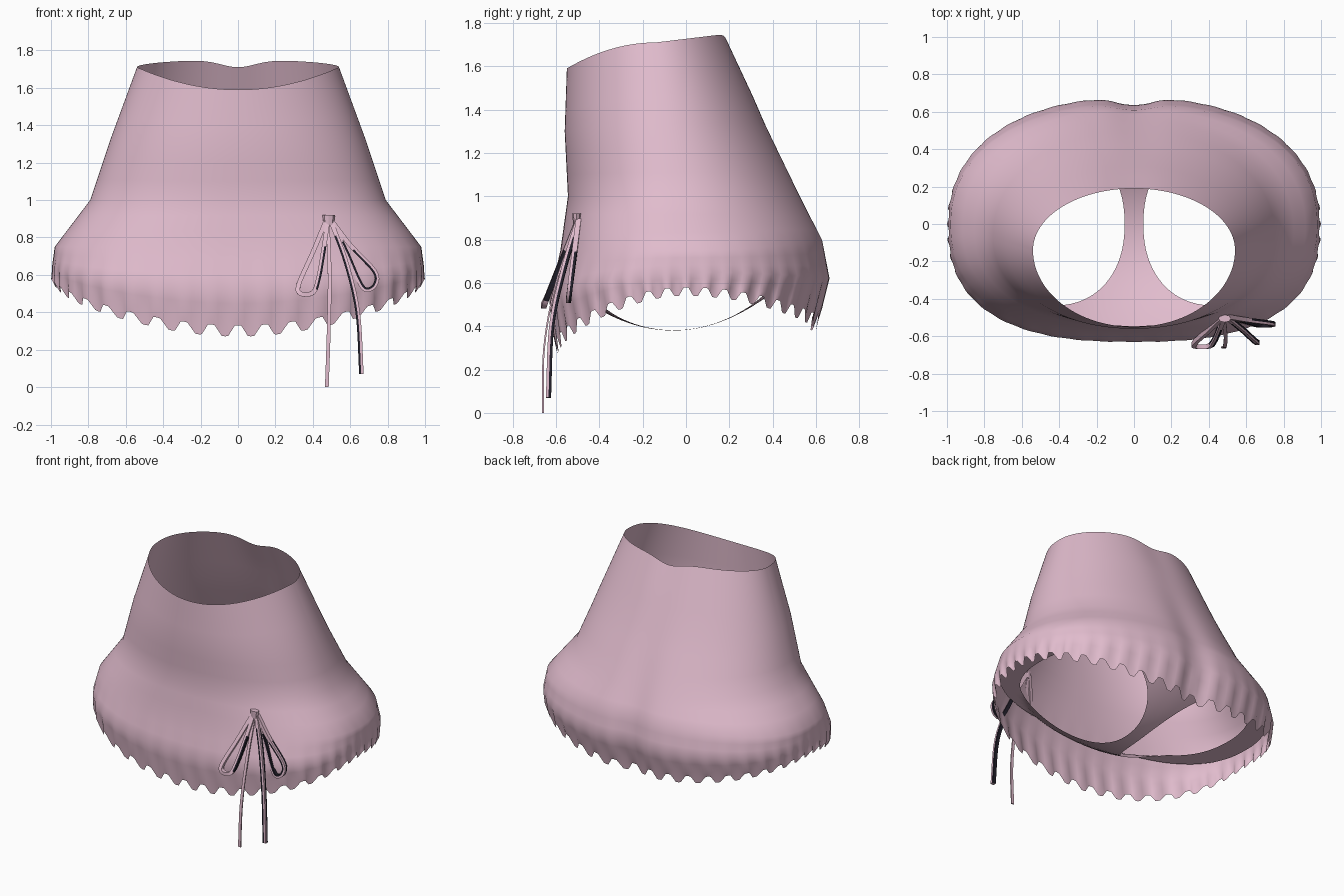
import bpy
from math import sin, cos, pi, exp
from mathutils import Vector

cube = bpy.data.objects.get("Cube")
if cube:
    bpy.data.objects.remove(cube, do_unlink=True)


def material(name, rgb):
    m = bpy.data.materials.new(name)
    m.use_nodes = True
    m.diffuse_color = (*rgb, 1)
    m.node_tree.nodes["Principled BSDF"].inputs["Base Color"].default_value = (*rgb, 1)
    return m


PINK = material("dusty pink cloth", (0.75, 0.5, 0.61))
DARK = material("dark ribbon edge", (0.015, 0.013, 0.022))


def make_object(name, verts, faces, mats, smooth_angle=0.8):
    mesh = bpy.data.meshes.new(name)
    mesh.from_pydata(verts, [], faces)
    for m in mats:
        mesh.materials.append(m)
    obj = bpy.data.objects.new(name, mesh)
    bpy.context.collection.objects.link(obj)
    bpy.ops.object.select_all(action='DESELECT')
    obj.select_set(True)
    bpy.context.view_layer.objects.active = obj
    bpy.ops.object.shade_smooth_by_angle(angle=smooth_angle)
    return obj


# Skirt rings: half width, seam y, front y, back y, z at side/front/back,
# squareness of front/back half, flute strength
RINGS = [
    (0.54, -0.14, -0.55, 0.19, 1.71, 1.59, 1.75, 2.0, 2.0, 0),
    (0.68, -0.10, -0.56, 0.37, 1.33, 1.30, 1.34, 2.1, 2.05, 0),
    (0.79, -0.05, -0.545, 0.56, 1.0, 1.0, 0.96, 2.2, 2.1, 0),
    (0.98, 0, -0.58, 0.64, 0.75, 0.75, 0.80, 2.4, 2.2, 0),
    (0.992, 0, -0.63, 0.675, 0.65, 0.52, 0.62, 2.6, 2.25, 0.15),
    (0.988, 0, -0.60, 0.62, 0.56, 0.30, 0.41, 2.6, 2.25, 1),
]
TEETH = 44
COLS = TEETH * 8
STEPS = 3


def ring_point(ring, phi):
    a, yc, yf, yb, zs, zf, zb, nf, nb, flute = ring
    c, s = cos(phi), sin(phi)
    n, reach, z_end = (nb, yb - yc, zb) if s > 0 else (nf, yc - yf, zf)
    # scalloped wave with flattened crests
    wave = flute * max(-1, min(1, 1.3 * cos(TEETH * phi)))
    k = (abs(c) ** n + abs(s) ** n) ** (1 / n) / (1 + 0.011 * wave)
    x, y = a * c / k, yc + reach * s / k
    rise = abs(s) if s > 0 and zs > 1.2 else s * s
    z = zs + (z_end - zs) * rise
    # shallow dent down the centre back
    if s > 0:
        dent = exp(-(x / 0.13) ** 2)
        y -= 0.045 * dent * min(1, max(0, 1.5 - z))
        z -= 0.035 * dent * max(0, z - 1.3) / 0.4
    if flute == 1:
        z += (0.02 + 0.01 * s * s) * wave
    return (x, y, z)


rows = []
for r0, r1 in zip(RINGS, RINGS[1:]):
    for j in range(STEPS):
        t = j / STEPS
        rows.append(tuple(p + (q - p) * t for p, q in zip(r0, r1)))
rows.append(RINGS[-1])

verts = [ring_point(r, 2 * pi * i / COLS) for r in rows for i in range(COLS)]
faces = []
for j in range(len(rows) - 1):
    for i in range(COLS):
        k = (i + 1) % COLS
        faces.append((j * COLS + i, (j + 1) * COLS + i, (j + 1) * COLS + k, j * COLS + k))
make_object("ruffled_skirt", verts, faces, [PINK])


# Inner brief: a sagging floor with two leg holes and a centre strap
def inside(x, y):
    depth, n = (0.60, 2.25) if y > 0 else (0.585, 2.5)
    return x >= 0 and (x / 0.96) ** n + (abs(y) / depth) ** n <= 1


def brief_z(x, y):
    return 0.38 + 0.27 * min(1, (x / 0.75) ** 2 + ((y + 0.06) / 0.57) ** 2)


HOLE_X, HOLE_A, HOLE_B = 0.425, 0.375, 0.435
SEG, LAYERS = 80, 5
verts, faces = [], []
for i in range(SEG):
    phi = 2 * pi * i / SEG
    c, s = cos(phi), sin(phi)
    k = (abs(c) ** 2.2 + abs(s) ** 2.2) ** (1 / 2.2)
    d = Vector((HOLE_A * c / k, HOLE_B * s / k))
    reach = 1.0
    while inside(HOLE_X + d.x * (reach + 0.005), d.y * (reach + 0.005)):
        reach += 0.005
    for j in range(LAYERS):
        f = 1 + (reach - 1) * j / (LAYERS - 1)
        x, y = max(0, HOLE_X + d.x * f), d.y * f
        if j == LAYERS - 1 and x < 0.01:
            x = 0
        verts.append((x, y, brief_z(x, y)))
    n = (i + 1) % SEG
    for j in range(LAYERS - 1):
        a, b = i * LAYERS + j, n * LAYERS + j
        faces.append((a, b, b + 1, a + 1))
brief = make_object("inner_brief", verts, faces, [PINK])
mirror = brief.modifiers.new("mirror", 'MIRROR')
mirror.use_clip = True
mirror.merge_threshold = 0.004


# Bow ribbons: a flat band swept along a smoothed path
def smooth_path(points, steps=6):
    p = [Vector(q) for q in points]
    p = [2 * p[0] - p[1]] + p + [2 * p[-1] - p[-2]]
    out = []
    for a, b, c, d in zip(p, p[1:], p[2:], p[3:]):
        for i in range(steps):
            t = i / steps
            out.append(0.5 * (2 * b + (c - a) * t + (2 * a - 5 * b + 4 * c - d) * t * t
                              + (3 * b - a - 3 * c + d) * t ** 3))
    return out + [p[-2]]


# Ribbon section: pink front and edge, dark inner edge and back
SECTION = [(-1, 1), (0.1, 1), (1, 1), (1, -1), (-1, -1), (-1, 0)]
DARK_SIDES = (1, 2, 3, 4)


def ribbon(name, points, dark_from=1.0, dark_to=1.0, width=0.024, depth=0.024):
    path = smooth_path(points)
    verts, faces, marks = [], [], []
    last, count = len(path) - 1, len(SECTION)
    for i, p in enumerate(path):
        tangent = path[min(i + 1, last)] - path[max(i - 1, 0)]
        side = tangent.cross(Vector((0, -1, 0))).normalized()
        front = side.cross(tangent).normalized()
        for u, v in SECTION:
            verts.append(p + side * u * width / 2 + front * v * depth / 2)
        if i < last:
            a = i * count
            for j in range(count):
                k = (j + 1) % count
                faces.append((a + j, a + k, a + count + k, a + count + j))
                marks.append(int(j in DARK_SIDES and dark_from <= i / last < dark_to))
    faces += [tuple(reversed(range(count))), tuple(last * count + j for j in range(count))]
    obj = make_object(name, verts, faces, [PINK, DARK], 0.5)
    for poly, m in zip(obj.data.polygons, marks):
        poly.material_index = m


def lean(pairs, amount):
    return [(x, -0.495 - amount * (0.9 - z) / 0.4, z) for x, z in pairs]


ribbon("bow_loop_right", lean([(0.47, 0.89), (0.40, 0.72), (0.325, 0.55), (0.335, 0.5),
                               (0.40, 0.505), (0.43, 0.58), (0.46, 0.75), (0.48, 0.89)], 0.16),
       0.6, 0.85)
ribbon("bow_loop_left", lean([(0.50, 0.89), (0.60, 0.76), (0.73, 0.62), (0.735, 0.55),
                              (0.69, 0.52), (0.65, 0.56), (0.58, 0.72), (0.50, 0.88)], 0.05),
       0.15, 0.9)
ribbon("bow_tail_right", [(0.48, -0.50, 0.88), (0.49, -0.60, 0.6),
                          (0.485, -0.655, 0.3), (0.475, -0.66, 0.0)], width=0.02, depth=0.008)
ribbon("bow_tail_left", [(0.50, -0.50, 0.88), (0.58, -0.565, 0.66),
                         (0.64, -0.62, 0.4), (0.66, -0.635, 0.07)], 0.1, 1.0)

# Knot of the bow
bpy.ops.mesh.primitive_cone_add(vertices=8, radius1=0.026, radius2=0.034, depth=0.055,
                                location=(0.485, -0.505, 0.893))
knot = bpy.context.object
knot.name = "bow_knot"
knot.scale.y = 0.6
knot.data.materials.append(PINK)
